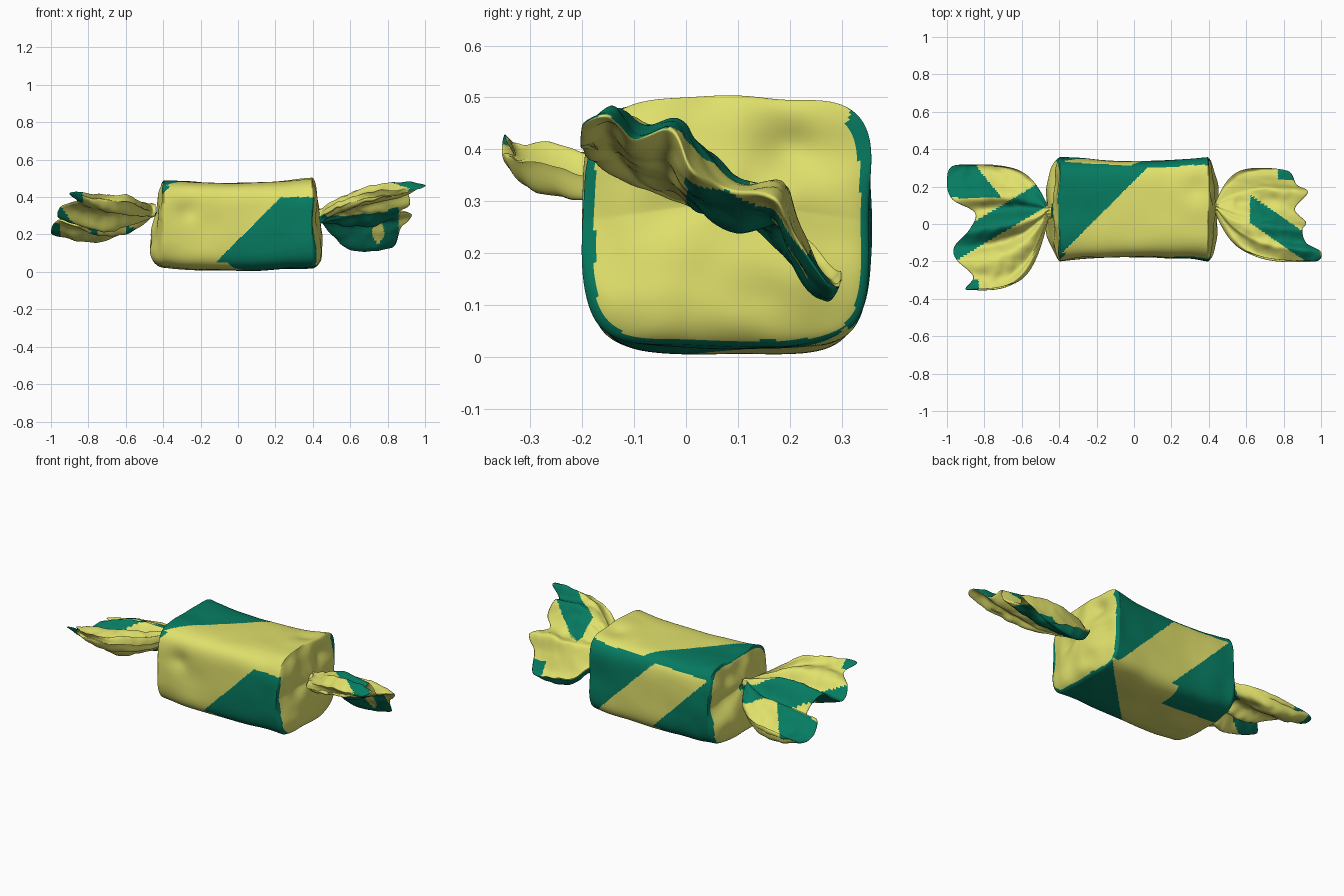
import bpy, bmesh, math
from mathutils import Vector, noise

if "Cube" in bpy.data.objects:
    bpy.data.objects.remove(bpy.data.objects["Cube"])

# Two flat colours
def material(name, rgb):
    m = bpy.data.materials.new(name)
    m.diffuse_color = (*rgb, 1)
    m.use_nodes = True
    m.node_tree.nodes["Principled BSDF"].inputs["Base Color"].default_value = m.diffuse_color
    return m

MATS = [material("pale_yellow", (0.75, 0.75, 0.15)), material("deep_green", (0.002, 0.20, 0.12))]
RIGHT_NECK = Vector((0.45, 0.08, 0.30))
LEFT_NECK = Vector((-0.47, 0.06, 0.33))


def loft(name, rings, rule):
    """Skin closed rings, close both ends, colour each face by rule(centre, column)."""
    bm = bmesh.new()
    rows = [[bm.verts.new(p) for p in r] for r in rings]
    n = len(rows[0])
    for a, b in zip(rows, rows[1:]):
        for i in range(n):
            j = (i + 1) % n
            f = bm.faces.new((a[i], a[j], b[j], b[i]))
            f.material_index = int(rule(f.calc_center_median(), i))
            f.smooth = True
    bmesh.ops.remove_doubles(bm, verts=bm.verts, dist=1e-5)
    open_edges = [e for e in bm.edges if e.is_boundary]
    bmesh.ops.holes_fill(bm, edges=open_edges, sides=0)
    bmesh.ops.recalc_face_normals(bm, faces=bm.faces)
    me = bpy.data.meshes.new(name)
    bm.to_mesh(me)
    bm.free()
    for m in MATS:
        me.materials.append(m)
    ob = bpy.data.objects.new(name, me)
    bpy.context.collection.objects.link(ob)
    return ob


def bump(x, z, cx, cz, r):
    return math.exp(-((x - cx) ** 2 + (z - cz) ** 2) / (r * r))


# Wrapped block: rounded square section, slightly flared ends
N = 288

def section(x, i):
    th = 2 * math.pi * (i + 0.5) / N
    c, s = math.cos(th), math.sin(th)
    n = 5 - 1.5 * max(0, x / 0.4) if c < 0 < s else 5     # softer front top corner
    r = (abs(c) ** n + abs(s) ** n) ** (-1 / n)
    q = (x / 0.4) ** 2
    top, low = 0.475 + 0.022 * q + 0.012 * x, 0.006 + 0.018 * q
    hy = 0.257 + 0.018 * q
    p = Vector((x, 0.08 + hy * r * c, (top + low) / 2 + (top - low) / 2 * r * s))
    w = 0.012 * noise.noise(p * 6) * min(1, 0.3 + q)
    if c < -0.6:
        w -= 0.018 * bump(x, p.z, -0.27, 0.33, 0.06)      # dent in the front
    if s > 0.6:
        w -= 0.015 * bump(x, p.y, 0.33, 0.2, 0.07)        # dent in the top
    p.y += w * c
    p.z = max(0.0, p.z + w * s)
    return p


def cap(side, a):
    """Gathered end: ring shrinks to the neck along a quarter ellipse."""
    neck = RIGHT_NECK if side > 0 else LEFT_NECK
    ring = []
    r = max(0.05, math.cos(a))
    for i in range(N):
        p = section(side * 0.395, i)
        th = 2 * math.pi * (i + 0.5) / N
        rel = math.sin(2 * a)
        low = max(0, -math.sin(th))
        q = neck + (p - neck) * r
        dx = 0.042 * math.sin(a) + rel * ((0.032 if side > 0 else 0.055) * low - 0.010)
        dx += 0.005 * rel * math.sin(5 * th + side) * (1 - 0.6 * low)
        dx -= 0.02 * bump(q.y, q.z, 0.20, 0.40, 0.05) + 0.012 * bump(q.y, q.z, -0.03, 0.28, 0.06)
        dx += 0.014 * rel * noise.noise(Vector((side, q.y, q.z)) * 9)
        ring.append(Vector((p.x + side * dx, q.y, q.z)))
    return ring


def body_green(c, i):
    x, y, z = c
    dy, dz = (y - 0.08) / 0.275, (z - 0.255) / 0.24
    if abs(x) > 0.39 and (abs(dy) ** 5 + abs(dz) ** 5) ** 0.2 < 0.93:
        return x < 0 and (y - 0.07) ** 2 + (z - 0.32) ** 2 < 0.0012
    if abs(dy) > abs(dz):
        if dy < 0:                                        # front
            return (z < 0.40 and x - z > -0.17) or x - z < -0.82
        return not (0.05 < x + z < 0.42 and z < 0.43)     # back
    if dz > 0:                                            # top
        return y - x > 0.23 or y > 0.315
    return x - y > 0.1 or (x < -0.05 and y > 0.17)        # bottom


STEPS = 28
rings = [cap(-1, math.pi / 2 * (1 - k / STEPS)) for k in range(STEPS)]
rings += [[section(-0.395 + 0.79 * k / 150, i) for i in range(N)] for k in range(151)]
rings += [cap(1, math.pi / 2 * (k + 1) / STEPS) for k in range(STEPS)]
loft("wrapped_block", rings, body_green)


# Twisted tails: flattened tubes fanning from the neck to a wavy end line
def along(pts, u):
    f = (u + 1) / 2 * (len(pts) - 1)
    k = min(int(f), len(pts) - 2)
    t = f - k
    p = [Vector(pts[max(0, min(len(pts) - 1, k + d))]) for d in (-1, 0, 1, 2)]
    return 0.5 * (2 * p[1] + (p[2] - p[0]) * t + (2 * p[0] - 5 * p[1] + 4 * p[2] - p[3]) * t * t
                  + (3 * p[1] - p[0] - 3 * p[2] + p[3]) * t ** 3)


M, ROWS = 220, 90

def tail(name, neck, pts, rule):
    start = neck - Vector((math.copysign(0.03, neck.x), 0, 0))
    ends = [along(pts, -math.cos(2 * math.pi * (i + 0.5) / M)) for i in range(M)]
    out = []
    for k in range(ROWS + 1):
        t = k / ROWS
        w = max(0, t - 0.05) / 0.95                       # short tight neck first
        fy, fz = 1 - (1 - w) ** 4, 1 - (1 - w) ** 3
        ring = []
        for i, e in enumerate(ends):
            ph = 2 * math.pi * (i + 0.5) / M
            u, side = -math.cos(ph), math.sin(ph)
            d = e - start
            p = start + Vector((d.x * t, d.y * fy, d.z * fz))
            p.y += 0.03 * u * (1 - fy)
            puff = 0.012 + 0.02 * (1 - fy) + 0.036 * math.sin(math.pi * t) * (1 - 0.7 * u * u)
            thick = side * puff * math.sqrt(1 - t ** 10)
            fold = 0.016 * math.sin(13 * u + 2 * t) * math.sin(math.pi * t)
            fold += (0.022 * noise.noise(p * 9) + 0.012 * noise.noise(p * 20)) * fy * (1 - 0.5 * t)
            p.z += thick + fold - 0.012 * math.sin(math.pi * t)
            p.y += 0.3 * thick
            ring.append(p)
        out.append(ring)
    loft(name, out, rule)


def right_green(c, i):
    x, y, z = c
    if x > 0.77 and y > 0.235:
        return True
    if i < M / 2:                                         # upper layer
        return x > 0.62 and abs(y - 0.06 + 0.69 * (x - 0.65)) < 0.075 and x + 0.3 * y < 0.95
    spot = (x - 0.75) ** 2 + (y - 0.2) ** 2 < 0.001
    return y > 0.0 and x < 0.86 and not spot


def left_green(c, i):
    x, y, z = c
    if abs(y - 0.03 - 0.6 * (x + 0.7)) < 0.075:
        return i < M / 2 or x > -0.6 or x < -0.75
    if y > 0.14 and x < -0.7 - 0.8 * (y - 0.13):
        return i < M / 2 or x < -0.95
    return y < -0.30 and x < -0.83


tail("right_tail", RIGHT_NECK, [
    (0.80, -0.17, 0.40), (0.97, -0.20, 0.44), (1.0, -0.15, 0.465), (0.92, -0.10, 0.42),
    (0.90, -0.03, 0.44), (0.92, 0.01, 0.36), (0.86, 0.08, 0.32), (0.93, 0.17, 0.31),
    (0.87, 0.21, 0.23), (0.83, 0.28, 0.14), (0.72, 0.30, 0.15)], right_green)
tail("left_tail", LEFT_NECK, [
    (-0.78, -0.33, 0.39), (-0.90, -0.35, 0.42), (-0.86, -0.28, 0.37), (-0.95, -0.19, 0.35),
    (-0.96, -0.12, 0.29), (-0.88, -0.03, 0.34), (-0.85, 0.06, 0.25), (-0.97, 0.13, 0.27),
    (-1.0, 0.22, 0.21), (-0.97, 0.31, 0.20), (-0.82, 0.31, 0.23)], left_green)
